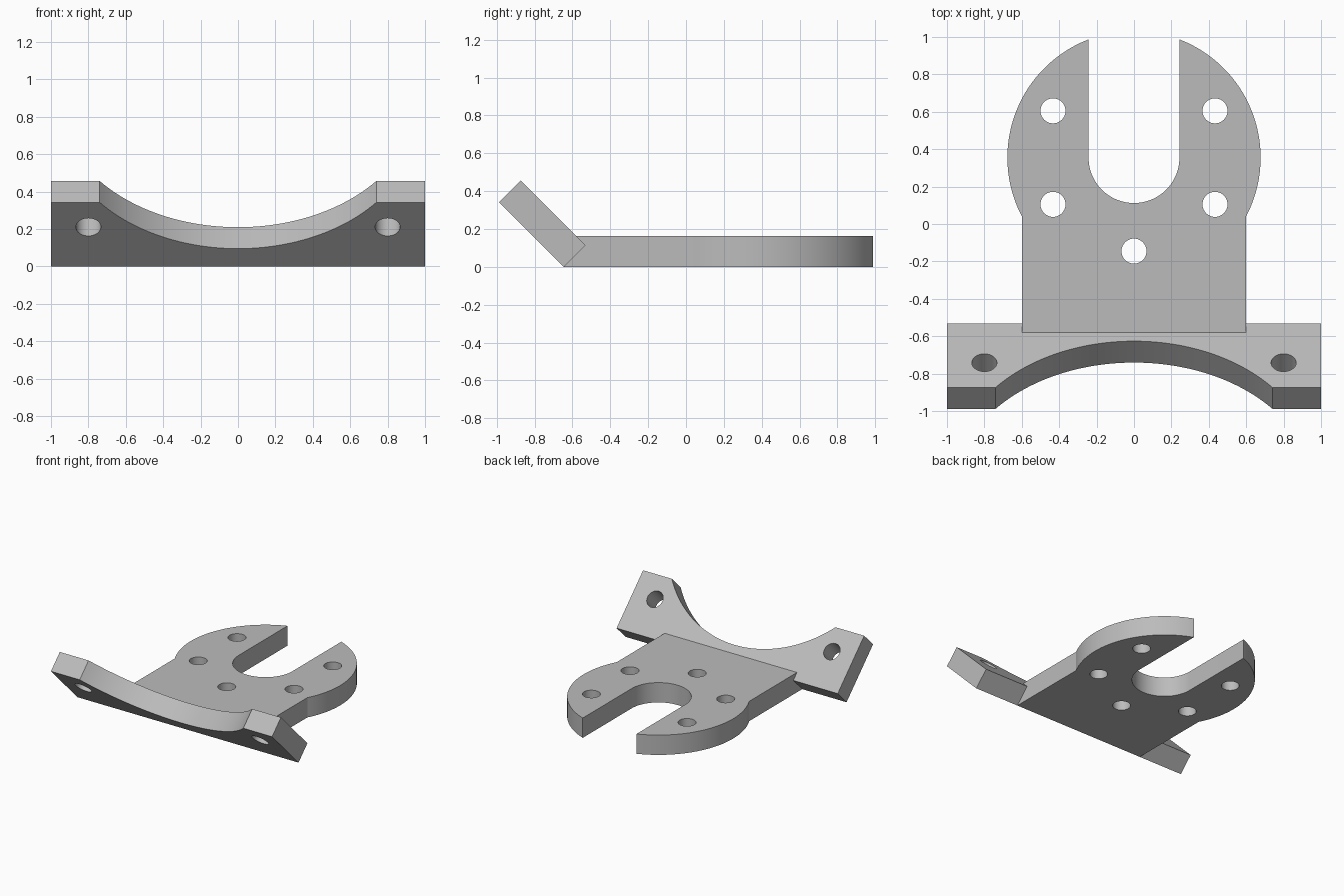
import bpy
import bmesh
from math import sin, cos, atan2, sqrt, pi, radians
from mathutils import Matrix

cube = bpy.data.objects.get("Cube")
if cube:
    bpy.data.objects.remove(cube, do_unlink=True)

GREY = (0.5, 0.5, 0.5, 1)
metal = bpy.data.materials.new("plain grey")
metal.use_nodes = True
metal.diffuse_color = GREY
metal.node_tree.nodes["Principled BSDF"].inputs["Base Color"].default_value = GREY

THICK = 0.162
HOLE_R = 0.067


def arc(cx, cy, r, a0, a1, n=48):
    return [(cx + r * cos(a0 + (a1 - a0) * i / n),
             cy + r * sin(a0 + (a1 - a0) * i / n)) for i in range(n + 1)]


def drilled_sheet(name, outline, holes, matrix):
    """Extrude a flat outline with round holes into a solid sheet."""
    curve = bpy.data.curves.new(name, 'CURVE')
    curve.dimensions = '2D'
    curve.fill_mode = 'BOTH'
    curve.extrude = THICK / 2
    loops = [outline] + [arc(x, y, HOLE_R, 0, 2 * pi, 40)[:-1] for x, y in holes]
    for pts in loops:
        spline = curve.splines.new('POLY')
        spline.points.add(len(pts) - 1)
        for p, (x, y) in zip(spline.points, pts):
            p.co = (x, y, 0, 1)
        spline.use_cyclic_u = True
    helper = bpy.data.objects.new(name + "_profile", curve)
    bpy.context.collection.objects.link(helper)
    deps = bpy.context.evaluated_depsgraph_get()
    mesh = bpy.data.meshes.new_from_object(helper.evaluated_get(deps))
    bpy.data.objects.remove(helper, do_unlink=True)

    # Weld caps to walls and place the sheet
    bm = bmesh.new()
    bm.from_mesh(mesh)
    bmesh.ops.remove_doubles(bm, verts=bm.verts, dist=0.0001)
    bmesh.ops.recalc_face_normals(bm, faces=bm.faces)
    bm.transform(matrix)
    bm.to_mesh(mesh)
    bm.free()
    mesh.name = name
    mesh.materials.clear()
    mesh.materials.append(metal)
    obj = bpy.data.objects.new(name, mesh)
    bpy.context.collection.objects.link(obj)
    bpy.ops.object.select_all(action='DESELECT')
    obj.select_set(True)
    bpy.context.view_layer.objects.active = obj
    bpy.ops.object.shade_smooth_by_angle(angle=radians(25))
    return obj


# Base plate: straight tongue, round head and open slot
CY, R, HALF, SLOT, FRONT = 0.355, 0.677, 0.599, 0.243, -0.646
start = atan2(-sqrt(R * R - HALF * HALF), HALF)
tip = atan2(sqrt(R * R - SLOT * SLOT), SLOT)
plate = [(-HALF, FRONT), (HALF, FRONT)]
plate += arc(0, CY, R, start, tip)
plate += arc(0, CY, SLOT, 0, -pi)
plate += arc(0, CY, R, pi - tip, pi - start)
plate_holes = [(sx * 0.433, CY + sy * 0.25) for sx in (-1, 1) for sy in (-1, 1)]
plate_holes.append((0, -0.145))
drilled_sheet("base_plate", plate, plate_holes,
              Matrix.Translation((0, 0, THICK / 2)))

# Tilted flange with a shallow curved cutout along its upper edge
LENGTH, CHORD, LOW = 0.484, 0.74, 0.134
sag = LENGTH - LOW
radius = (CHORD ** 2 + sag ** 2) / (2 * sag)
centre = LOW + radius
end = atan2(LENGTH - centre, CHORD)
flange = [(-1, 0), (1, 0), (1, LENGTH)]
flange += arc(0, centre, radius, end, -pi - end)
flange.append((-1, LENGTH))
step = THICK / 2 * sqrt(0.5)
drilled_sheet("tilted_flange", flange, [(-0.8, 0.297), (0.8, 0.297)],
              Matrix.Translation((0, FRONT + step, step))
              @ Matrix.Rotation(radians(135), 4, 'X'))
